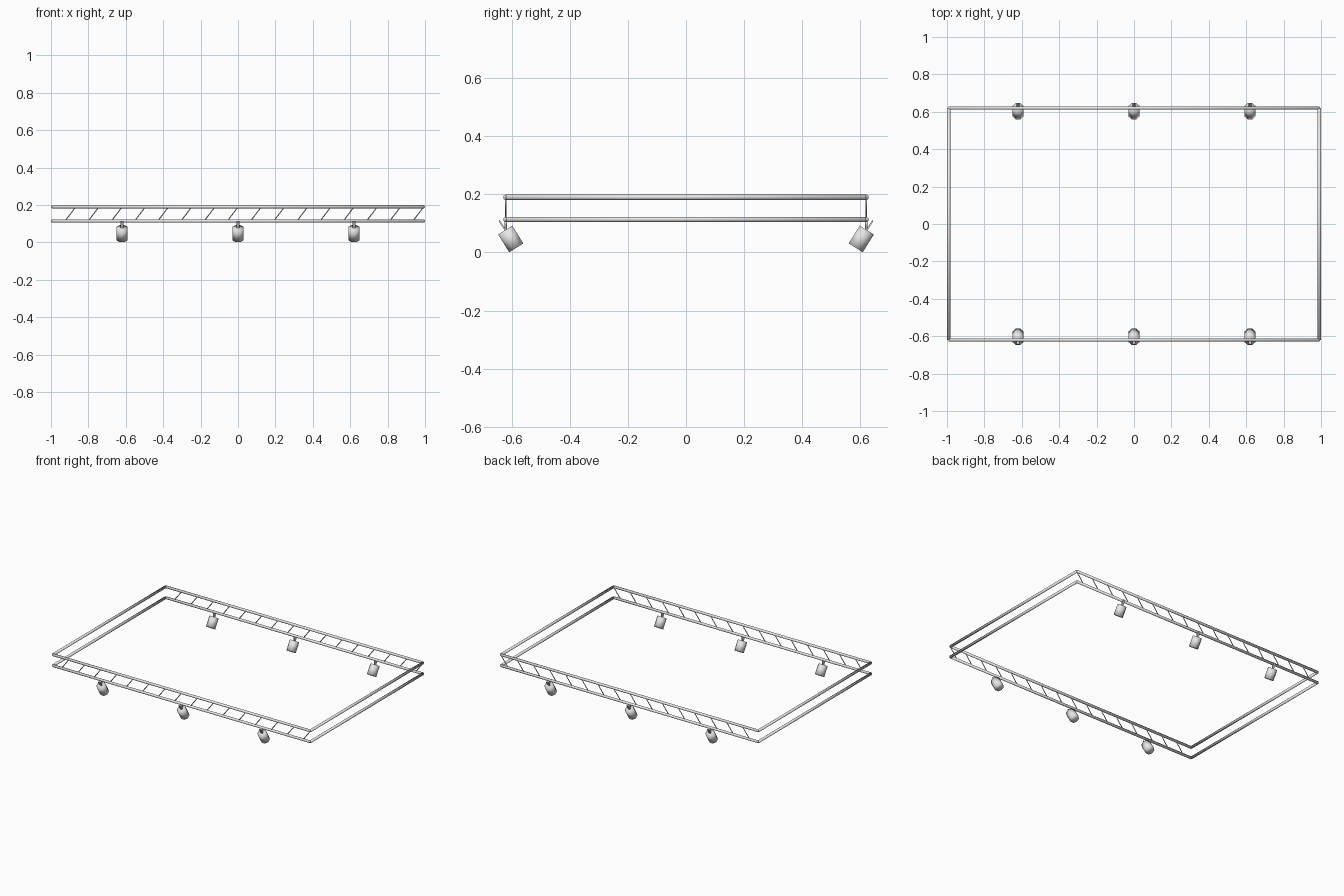
import bpy
import math
from mathutils import Vector, Matrix

cube = bpy.data.objects.get("Cube")
if cube:
    bpy.data.objects.remove(cube, do_unlink=True)

# One pale metal for the whole rig
metal = bpy.data.materials.new("pale_grey_metal")
metal.use_nodes = True
metal.diffuse_color = (0.8, 0.8, 0.8, 1)
metal.node_tree.nodes["Principled BSDF"].inputs["Base Color"].default_value = metal.diffuse_color

HALF_X, HALF_Y = 0.991, 0.62
LOW_Z, HIGH_Z = 0.114, 0.19
RAIL_R = 0.009


def tube(name, start, end, radius, sides=12):
    """Smooth round bar between two points, turned so a flat side faces outwards."""
    start, end = Vector(start), Vector(end)
    axis = end - start
    bpy.ops.mesh.primitive_cylinder_add(
        vertices=sides, radius=radius, depth=axis.length, location=(start + end) / 2,
        rotation=axis.to_track_quat('Z', 'Y').to_euler())
    obj = bpy.context.object
    obj.name = name
    obj.data.transform(Matrix.Rotation(math.pi / sides, 4, 'Z'))
    obj.data.materials.append(metal)
    bpy.ops.object.shade_smooth()


def plate(name, centre, size, tilt):
    """Flat bar tilted about the x axis."""
    bpy.ops.mesh.primitive_cube_add(size=1, location=centre, rotation=(tilt, 0, 0))
    obj = bpy.context.object
    obj.name = name
    obj.data.transform(Matrix.Diagonal((*size, 1)))
    obj.data.materials.append(metal)


# Two stacked rectangular rail frames
for level, z in (("lower", LOW_Z), ("upper", HIGH_Z)):
    for s, end in ((-1, "front"), (1, "back")):
        tube(f"{level}_{end}_rail", (-HALF_X, s * HALF_Y, z), (HALF_X, s * HALF_Y, z), RAIL_R)
    for s, side in ((-1, "right"), (1, "left")):
        tube(f"{level}_{side}_rail", (s * HALF_X, -HALF_Y, z), (s * HALF_X, HALF_Y, z), RAIL_R)

# Slanted braces along the front and back
for s, end in ((-1, "front"), (1, "back")):
    for i in range(16):
        x = -0.925 + 0.124 * i
        tube(f"{end}_brace_{i + 1}", (x, s * HALF_Y, LOW_Z), (x + 0.058, s * HALF_Y, HIGH_Z),
             0.003, sides=8)

# Hanging spotlights aimed down and inwards
TILT = math.radians(32)
for s, end in ((-1, "front"), (1, "back")):
    up = Vector((0, s * math.sin(TILT), math.cos(TILT)))
    for i, x in enumerate((-0.62, 0, 0.62)):
        tag = f"{end}_spotlight_{i + 1}"
        centre = Vector((x, s * 0.603, 0.0465))
        tube(tag + "_can", centre - up * 0.036, centre + up * 0.036, 0.031, sides=8)
        plate(tag + "_bracket", centre + up * 0.053, (0.014, 0.005, 0.044), -s * TILT)
        tube(tag + "_hanger", (x, s * HALF_Y, 0.07), (x, s * HALF_Y, LOW_Z), 0.004, sides=8)
